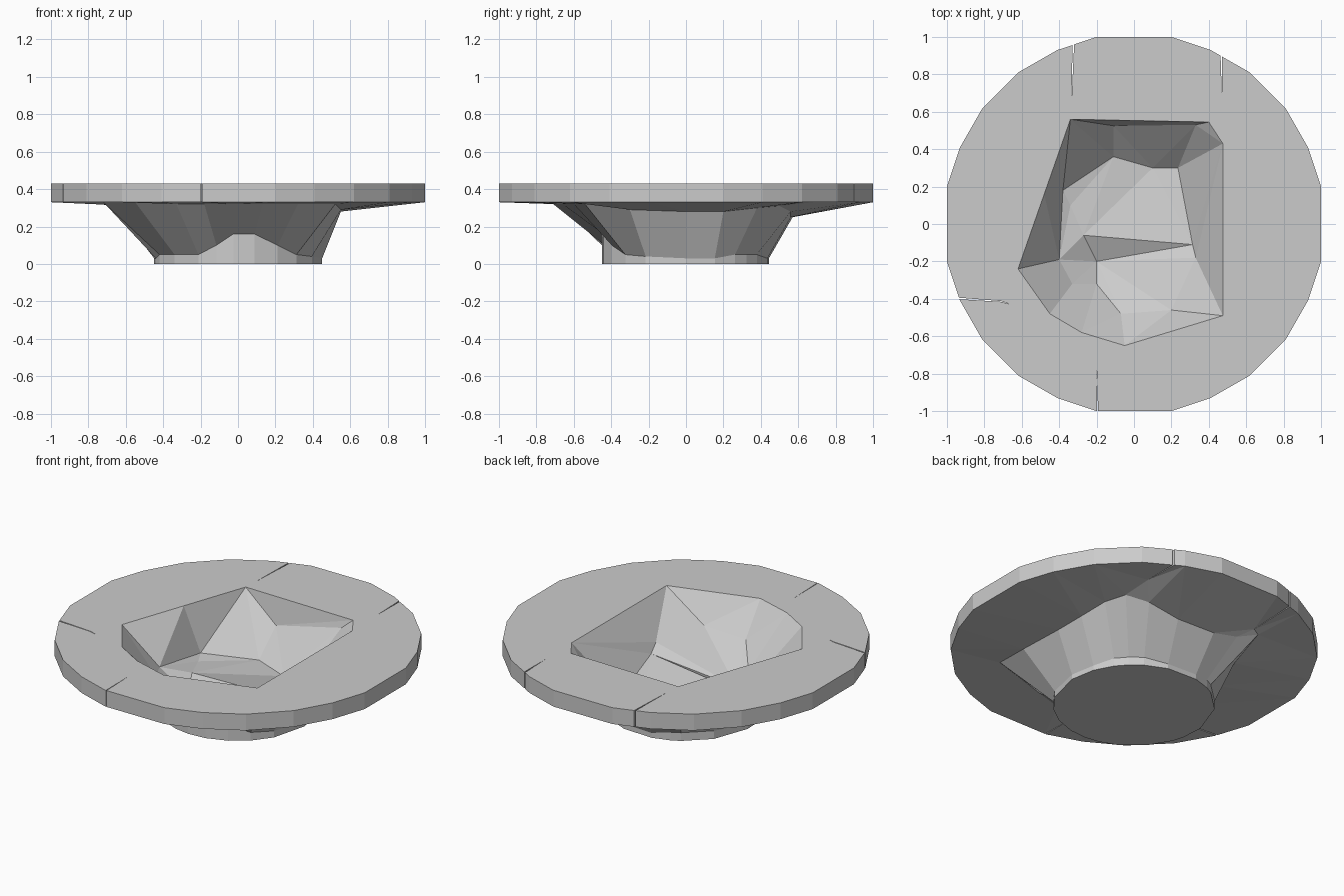
import bpy, math
from mathutils import Vector
from mathutils.geometry import delaunay_2d_cdt

if "Cube" in bpy.data.objects:
    bpy.data.objects.remove(bpy.data.objects["Cube"])


def make(name, tris):
    """Object from a list of coordinate polygons, merging shared points."""
    index, verts, faces = {}, [], []
    for poly in tris:
        f = []
        for p in poly:
            k = tuple(round(c, 5) for c in p)
            if k not in index:
                index[k] = len(verts)
                verts.append(k)
            f.append(index[k])
        if len(set(f)) == len(f):
            faces.append(f)
    me = bpy.data.meshes.new(name)
    me.from_pydata(verts, [], faces)
    me.update()
    ob = bpy.data.objects.new(name, me)
    bpy.context.collection.objects.link(ob)
    return ob


def inside(x, y, loop):
    """Even-odd test of a point against a loop, seen from above."""
    hit = False
    for a, b in zip(loop, loop[1:] + loop[:1]):
        if (a[1] > y) != (b[1] > y):
            if x < a[0] + (y - a[1]) * (b[0] - a[0]) / (b[1] - a[1]):
                hit = not hit
    return hit


def fill(loops, points=(), creases=(), flip=False):
    """Triangulate inside the first loop, outside the second, plus free points."""
    pts, edges = [], []
    for lp in loops:
        s, n = len(pts), len(lp)
        pts += lp
        edges += [(s + i, s + (i + 1) % n) for i in range(n)]
    s = len(pts)
    pts += list(points)
    edges += [(s + a, s + b) for a, b in creases]
    v, e, f, ov, oe, of = delaunay_2d_cdt(
        [Vector(p[:2]) for p in pts], edges, [], 0, 1e-5)
    out = []
    for face in f:
        poly = [pts[ov[i][0]] for i in face if ov[i]]
        if len(poly) < 3:
            continue
        cx, cy = (sum(p[k] for p in poly) / len(poly) for k in (0, 1))
        if not inside(cx, cy, loops[0]) or any(inside(cx, cy, h) for h in loops[1:]):
            continue
        out.append(poly[::-1] if flip else poly)
    return out


def wall(low, high):
    n = len(low)
    return [(low[i], low[(i + 1) % n], high[(i + 1) % n], high[i]) for i in range(n)]


def at(lp, z):
    return [(x, y, z) for x, y in lp]


# Rim outline: quarter profile turned four times, with narrow cracks cut in
quarter = [(1, .2), (.93, .41), (.81, .62), (.62, .81), (.41, .93), (.2, 1)]
groups = []
for k in range(4):
    for x, y in quarter:
        for _ in range(k):
            x, y = -y, x
        groups.append([(x, y)])
groups += [
    [(.471, .895), (.47, .68), (.463, .900)],
    [(-.320, .96), (-.335, .64), (-.328, .957)],
    [(-.197, -1), (-.2, -.76), (-.192, -1)],
    [(-.936, -.394), (-.71, -.412), (-.66, -.43), (-.71, -.416), (-.933, -.402)],
]
groups.sort(key=lambda g: math.atan2(g[0][1], g[0][0]))
outline = [p for g in groups for p in g]

# Irregular opening in the top
opening = at([(.475, .43), (.40, .545), (-.34, .56), (-.48, .16), (-.62, -.24),
              (-.45, -.48), (-.28, -.58), (-.05, -.65), (.475, -.49)], .43)

# Underside flare (x, y, z) and height of the foot edge below it
flare = [(.55, 0, .28, .03), (.55, .2, .28, .03), (.53, .38, .30, .05),
         (.48, .50, .31, .05), (.36, .56, .28, .05), (.15, .56, .25, .03),
         (-.1, .57, .25, .03), (-.26, .58, .28, .05), (-.38, .62, .32, .05),
         (-.46, .32, .30, .05), (-.56, .05, .31, .03), (-.68, -.15, .33, .03),
         (-.72, -.28, .33, .05), (-.55, -.48, .33, .05), (-.33, -.62, .32, .05),
         (-.18, -.68, .32, .1), (-.04, -.71, .32, .16), (.13, -.66, .32, .16),
         (.32, -.6, .32, .1), (.52, -.54, .32, .05), (.55, -.3, .29, .04)]
top = [f[:3] for f in flare]
foot, base = [], []
for x, y, z, h in flare:
    r = .45 / math.hypot(x, y)
    foot.append((x * r, y * r, h))
    base.append((x * r, y * r, 0))

# Rim: top plate, edge band, underside
make("rim", fill([at(outline, .43), opening])
     + wall(at(outline, .33), at(outline, .43))
     + fill([at(outline, .33), top], flip=True))

# Outer bowl: flared walls on a short round foot
make("outer_bowl", wall(foot, top) + wall(base, foot) + [base[::-1]])

# Faceted hollow inside, with creases between its facets
hollow = [(.235, .30, .12), (.10, .30, .10), (-.11, .36, .12), (-.38, .18, .16),
          (-.40, -.19, .21), (-.33, -.32, .22), (-.2, -.32, .15), (-.07, -.48, .25),
          (.2, -.46, .27), (.33, -.18, .24), (.313, -.11, .20), (-.2, -.2, .10),
          (-.34, .10, .15), (-.11, .525, .27), (.33, .53, .37), (-.27, -.06, .16)]
creases = [(i, i + 1) for i in range(10)] + [
    (10, 0), (10, 11), (11, 6), (11, 15), (15, 12), (12, 3), (2, 13), (0, 14), (13, 14)]
make("inner_bowl", fill([opening], hollow, creases))
